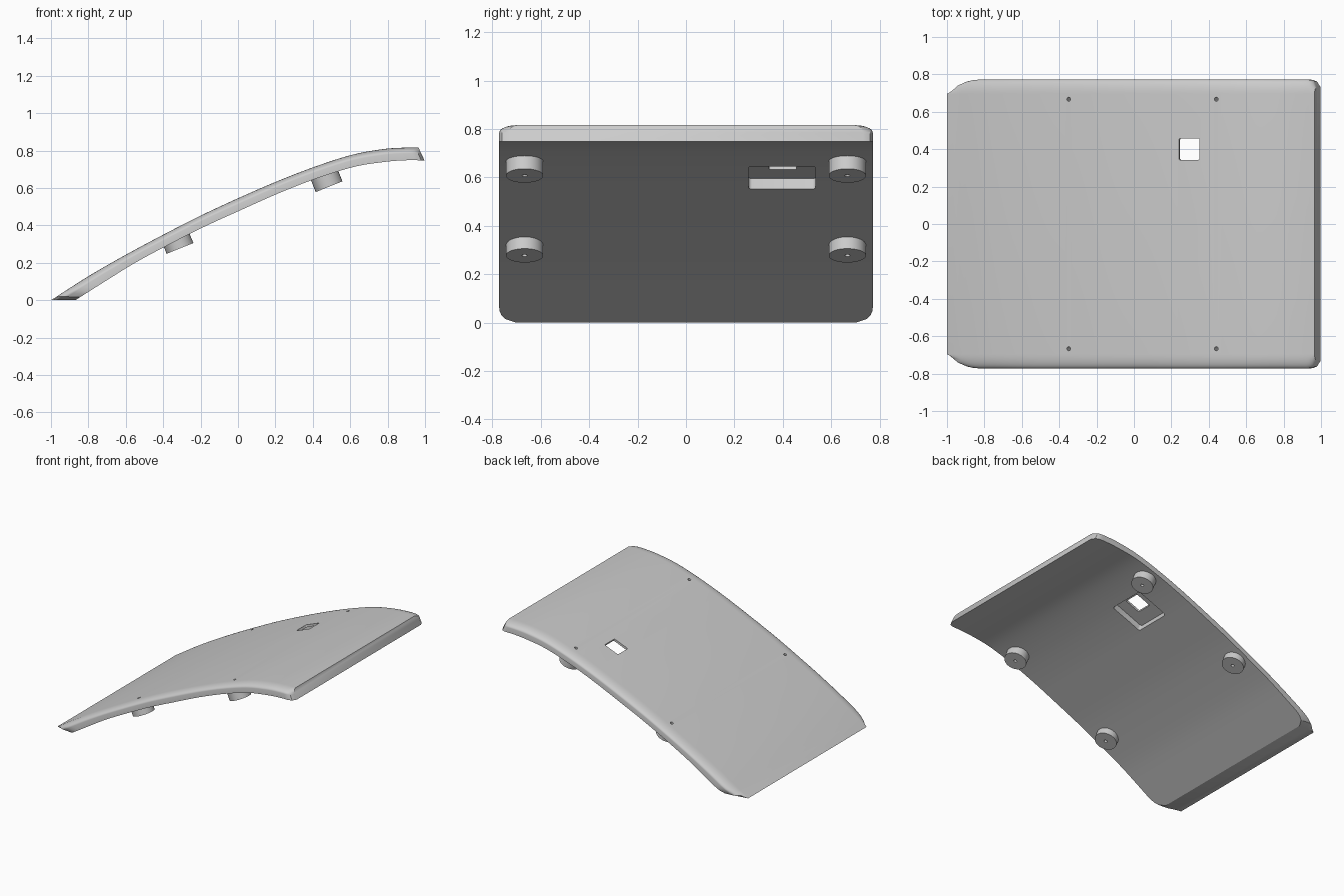
import bpy, bmesh, math
from mathutils import Vector, Matrix

cube = bpy.data.objects.get("Cube")
if cube:
    bpy.data.objects.remove(cube, do_unlink=True)

grey = bpy.data.materials.new("plain_grey")
grey.use_nodes = True
colour = (0.6, 0.6, 0.6, 1)
grey.diffuse_color = colour
grey.node_tree.nodes["Principled BSDF"].inputs["Base Color"].default_value = colour

TILT = math.radians(22)              # shared lean of bosses, holes and pocket
LEAN = Matrix.Rotation(-TILT, 4, 'Y')


def make_object(name, bm):
    bmesh.ops.recalc_face_normals(bm, faces=bm.faces)
    mesh = bpy.data.meshes.new(name)
    bm.to_mesh(mesh)
    bm.free()
    obj = bpy.data.objects.new(name, mesh)
    bpy.context.collection.objects.link(obj)
    mesh.materials.append(grey)
    return obj


def activate(obj):
    bpy.ops.object.select_all(action='DESELECT')
    obj.select_set(True)
    bpy.context.view_layer.objects.active = obj


def cut(obj, cutter):
    activate(obj)
    mod = obj.modifiers.new("cut", 'BOOLEAN')
    mod.operation, mod.solver, mod.object = 'DIFFERENCE', 'EXACT', cutter
    bpy.ops.object.modifier_apply(modifier=mod.name)


def rod(name, foot, start, end, radius, sides):
    """Leaning cylinder running from start to end along its axis from foot."""
    bm = bmesh.new()
    place = Matrix.Translation(foot) @ LEAN @ Matrix.Translation((0, 0, (start + end) / 2))
    bmesh.ops.create_cone(bm, cap_ends=True, segments=sides, radius1=radius,
                          radius2=radius, depth=end - start, matrix=place)
    return make_object(name, bm)


def block(name, centre, size, low, high, corner):
    """Leaning box with rounded upright edges."""
    bm = bmesh.new()
    bmesh.ops.create_cube(bm, size=1)
    upright = [e for e in bm.edges if abs(e.verts[0].co.z - e.verts[1].co.z) > 0.5]
    bmesh.ops.scale(bm, vec=(*size, high - low), verts=bm.verts)
    bmesh.ops.translate(bm, vec=(0, 0, (low + high) / 2), verts=bm.verts)
    bmesh.ops.bevel(bm, geom=upright, offset=corner, segments=4, profile=0.5, affect='EDGES')
    bm.transform(Matrix.Translation(centre) @ LEAN)
    return make_object(name, bm)


def smooth_path(points, steps):
    pts = [Vector(p) for p in points]
    pts = [2 * pts[0] - pts[1]] + pts + [2 * pts[-1] - pts[-2]]
    out = []
    for a, b, c, d in zip(pts, pts[1:], pts[2:], pts[3:]):
        for i in range(steps):
            t = i / steps
            out.append(0.5 * (2 * b + (c - a) * t + (2 * a - 5 * b + 4 * c - d) * t * t
                              + (3 * b - a - 3 * c + d) * t ** 3))
    return out + [pts[-2]]


# Curved plate: matching upper and lower profiles in x and z
upper = smooth_path([(-1, 0), (-.8, .128), (-.6, .243), (-.4, .35), (-.2, .452), (0, .545),
                     (.2, .632), (.4, .71), (.6, .775), (.76, .806), (.87, .815), (.965, .816)], 6)
lower = smooth_path([(-.87, 0), (-.72, .095), (-.55, .2), (-.37, .297), (-.18, .393), (.02, .484),
                     (.22, .573), (.42, .651), (.62, .713), (.78, .739), (.89, .748), (.997, .748)], 6)
HALF, CROWN, ARC = 0.772, 0.695, 8


def end_round(distance, length, inset):
    k = max(0, 1 - distance / length)
    return inset * (1 - math.sqrt(1 - k * k))


bm = bmesh.new()
rings = []
for top, bottom in zip(upper, lower):
    half = HALF - end_round(top.x + 1, .13, .07) - end_round(upper[-1].x - top.x, .05, .04)
    side = [(half, 1)]
    for i in range(ARC + 1):
        a = math.pi / 2 * i / ARC
        side.append((CROWN + (half - CROWN) * math.cos(a), 0.45 * (1 - math.sin(a))))
    section = side + [(-y, d) for y, d in reversed(side)]
    ring = []
    for y, d in section:
        p = top.lerp(bottom, d)
        ring.append(bm.verts.new((p.x, y, p.y)))
    rings.append(ring)
for r, s in zip(rings, rings[1:]):
    for i in range(len(r)):
        j = (i + 1) % len(r)
        bm.faces.new((r[i], r[j], s[j], s[i]))
bm.faces.new(rings[0])
bm.faces.new(rings[-1])
plate = make_object("curved_plate", bm)

# Recessed pocket underneath, with a window through its floor
pocket_centre = (.285, .397, .603)
cutters = [block("pocket_cutter", pocket_centre, (.25, .277), -.08, .042, .015),
           block("window_cutter", (.322, .4, .603), (.118, .115), -.05, .2, .008)]
for c in cutters:
    cut(plate, c)

# Four round mounting bosses with screw holes through to the top
parts = [plate]
for end, x, z, embed in (("right", -.31, .277, .068), ("left", .487, .607, .074)):
    for face, y in (("front", -.667), ("back", .667)):
        foot = (x, y, z)
        boss = rod(f"{face}_{end}_boss", foot, 0, embed, .077, 48)
        hole = rod(f"{face}_{end}_hole_cutter", foot, -.05, .25, .011, 16)
        cut(plate, hole)
        cut(boss, hole)
        cutters.append(hole)
        parts.append(boss)

for c in cutters:
    bpy.data.objects.remove(c, do_unlink=True)

for obj in parts:
    activate(obj)
    bpy.ops.object.shade_smooth_by_angle(angle=math.radians(30))
